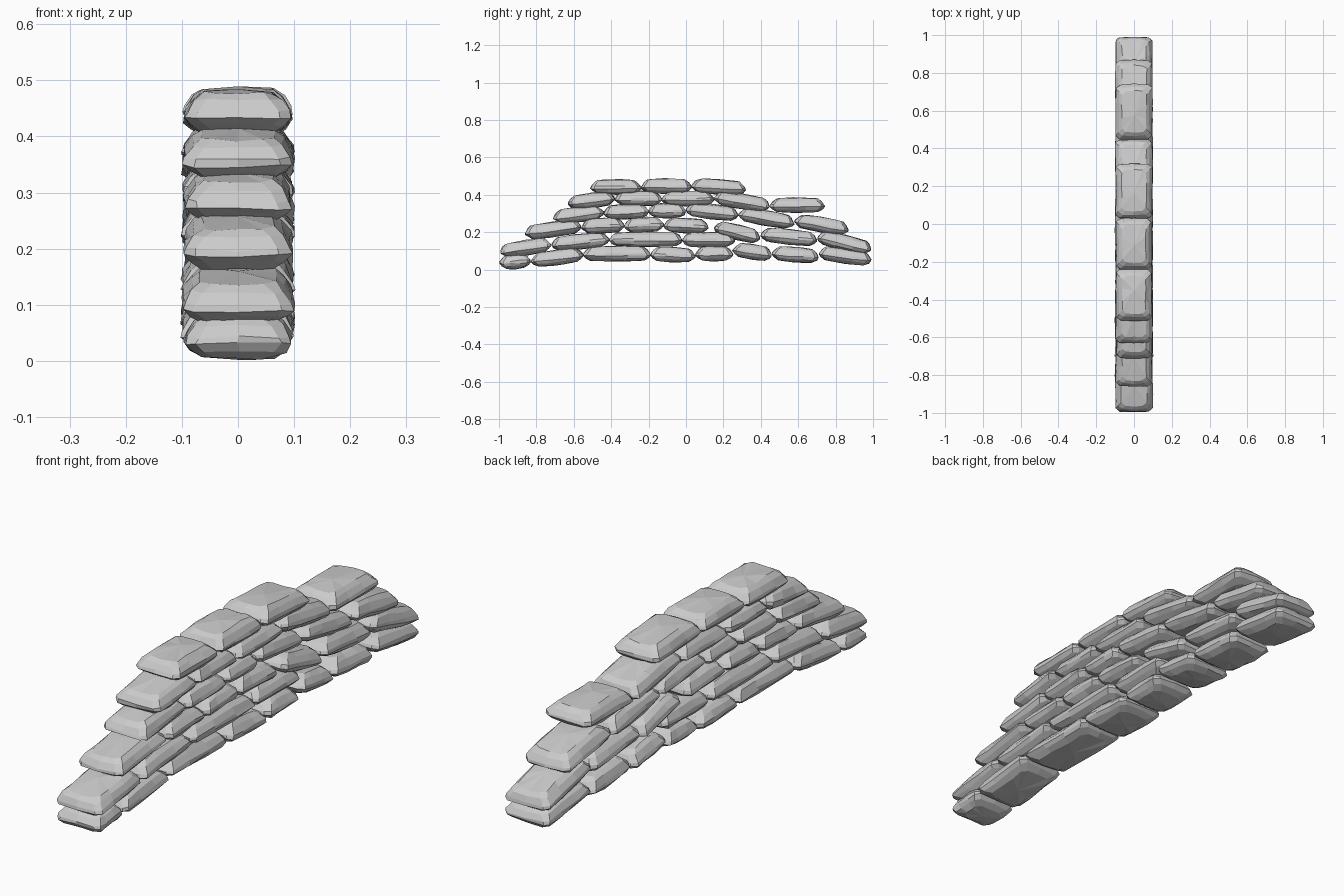
import bpy, bmesh, math, random
from mathutils import Vector, Matrix

random.seed(4)
if "Cube" in bpy.data.objects:
    bpy.data.objects.remove(bpy.data.objects["Cube"], do_unlink=True)

GREY = 0.6
sack = bpy.data.materials.new("grey_sackcloth")
sack.use_nodes = True
sack.diffuse_color = (GREY, GREY, GREY, 1)
sack.node_tree.nodes["Principled BSDF"].inputs["Base Color"].default_value = (GREY, GREY, GREY, 1)

# Layers of a stuffed bag: inset from the outline, height as a share of thickness
LAYERS = [(0.036, -0.46), (0.012, -0.3), (0.0, -0.12), (0.003, 0.04), (0.018, 0.3), (0.036, 0.45)]
THICK = 0.083


def outline(half_len, half_wid, inset):
    """Rounded rectangle with slightly bulging ends, as (x, y) points."""
    a, b = half_len - inset, half_wid - inset * 0.9
    c = 0.02
    quarter = [(b, a / 3), (b, a - c), (b - c, a - 0.003)]
    right = [(x, -y) for x, y in reversed(quarter)] + quarter
    left = [(-x, -y) for x, y in right]
    return right + [(0, a)] + left + [(0, -a)]


def jitter(amount):
    return random.uniform(-amount, amount)


def make_bag(name, y0, y1, z, rise):
    """One lumpy sandbag lying between y0 and y1, rising towards y1."""
    half_len = (y1 - y0) / 2 + 0.002
    half_wid = random.uniform(0.094, 0.101)
    bm = bmesh.new()
    rings = []
    for inset, level in LAYERS:
        ring = []
        for x, y in outline(half_len, half_wid, inset):
            # the seam sags at the ends and the belly bulges in the middle
            lift = level * THICK * (1 - 0.18 * abs(y / half_len) ** 3)
            ring.append(bm.verts.new((x + jitter(0.003), y + jitter(0.003), lift + jitter(0.003))))
        rings.append(ring)
    count = len(rings[0])
    for low, high in zip(rings, rings[1:]):
        for i in range(count):
            j = (i + 1) % count
            bm.faces.new((low[i], low[j], high[j], high[i]))
    # domed caps under and over the bag
    for ring, side in ((rings[0], -1), (rings[-1], 1)):
        hub = bm.verts.new((0, jitter(half_len / 6), side * THICK * 0.51))
        for i in range(count):
            bm.faces.new((ring[i], ring[(i + 1) % count], hub))
    tilt = Matrix.Rotation(math.atan2(rise, y1 - y0), 4, "X")
    bm.transform(Matrix.Translation(Vector((0, (y0 + y1) / 2, z))) @ tilt)
    bmesh.ops.recalc_face_normals(bm, faces=bm.faces)
    mesh = bpy.data.meshes.new(name)
    bm.to_mesh(mesh)
    bm.free()
    mesh.materials.append(sack)
    bag = bpy.data.objects.new(name, mesh)
    bpy.context.collection.objects.link(bag)


# Runs of bags laid end to end: start, then (end, middle height, rise) of each bag
RUNS = {
    "bottom_course": (-0.995, [(-.83, .044, .01), (-.55, .065, .035), (-.19, .085, 0), (.05, .08, -.01),
                               (.25, .085, 0), (.46, .095, -.03), (.71, .08, -.02), (.993, .073, -.04)]),
    "second_course": (-0.995, [(-.72, .117, .04), (-.41, .15, .03), (-.02, .162, 0), (.26, .16, 0)]),
    "second_course_back": (.15, [(.4, .2, -.06), (.7, .175, -.03), (.993, .145, -.07)]),
    "third_course": (-.86, [(-.56, .215, .04), (-.33, .235, .01), (-.12, .24, .01), (.12, .235, -.01)]),
    "third_course_back": (.28, [(.58, .275, -.05), (.87, .24, -.05)]),
    "fourth_course": (-.71, [(-.44, .295, .03), (-.2, .31, .01), (0, .315, 0), (.28, .31, -.03)]),
    "fourth_course_back": (.45, [(.74, .345, 0)]),
    "fifth_course": (-.63, [(-.38, .37, .03), (-.13, .38, 0), (.15, .38, 0), (.45, .365, -.05)]),
    "top_course": (-.51, [(-.24, .442, 0), (.03, .447, 0), (.32, .442, -.02)]),
}
for course, (start, bags) in RUNS.items():
    for number, (end, height, rise) in enumerate(bags, 1):
        make_bag(f"{course}_sandbag_{number}", start, end, height, rise)
        start = end
